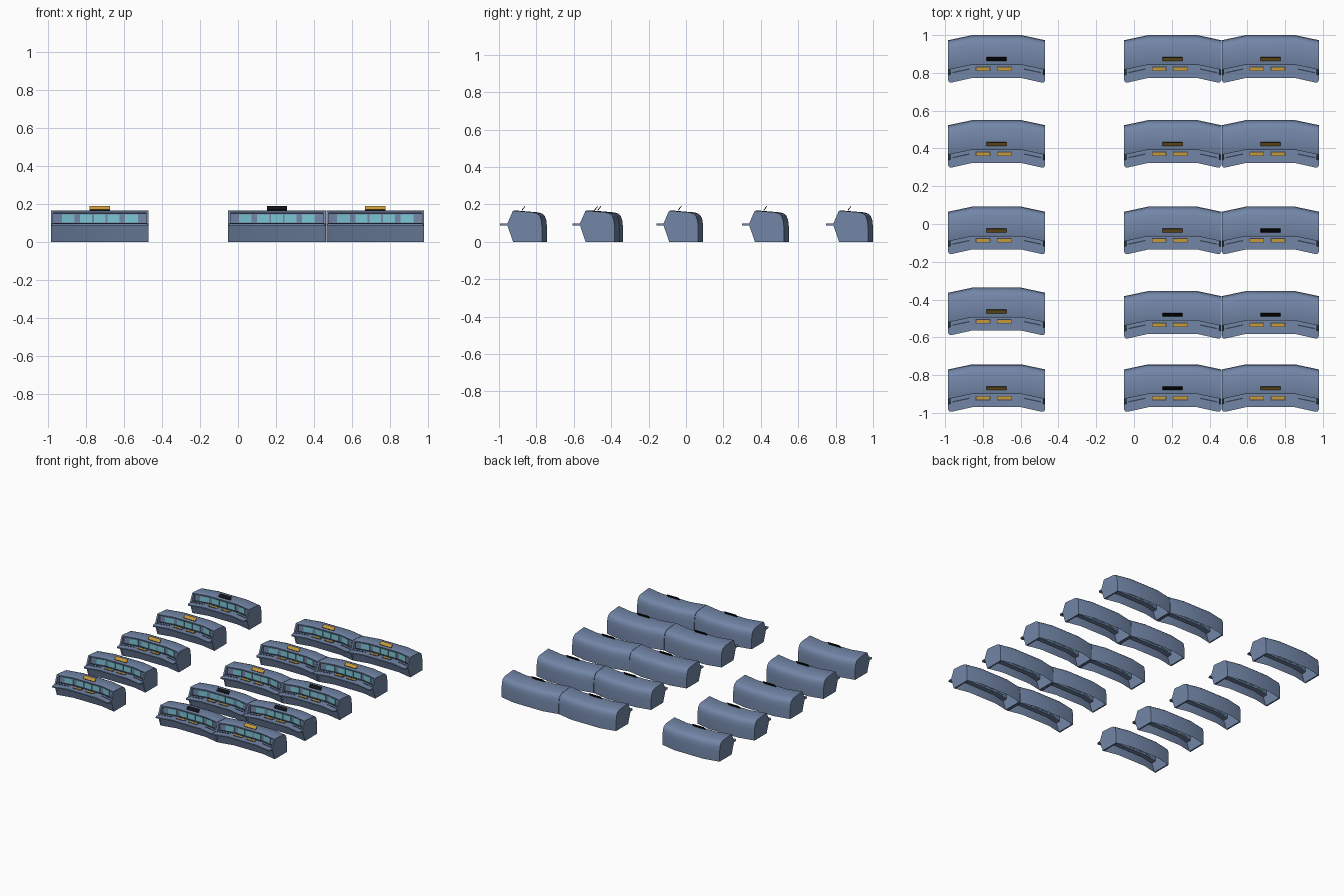
import bpy, bmesh

if "Cube" in bpy.data.objects:
    bpy.data.objects.remove(bpy.data.objects["Cube"])


def material(name, rgb):
    m = bpy.data.materials.new(name)
    m.use_nodes = True
    m.diffuse_color = (*rgb, 1)
    bsdf = m.node_tree.nodes["Principled BSDF"]
    bsdf.inputs["Base Color"].default_value = (*rgb, 1)
    bsdf.inputs["Roughness"].default_value = 0.7
    return m


hull = material("slate blue", (0.17, 0.24, 0.39))
dark = material("dark slate", (0.04, 0.055, 0.085))
cyan = material("screen cyan", (0.20, 0.56, 0.68))
gold = material("amber", (0.58, 0.32, 0.04))
black = material("black", (0.006, 0.006, 0.008))

HALF, KNEE, SWEEP = 0.257, 0.13, 0.027


def bend(x):
    """Forward shift of the two angled wings."""
    return -max(0, abs(x) - KNEE) * SWEEP / (HALF - KNEE)


def finish(bm, name, mats):
    bmesh.ops.recalc_face_normals(bm, faces=bm.faces)
    me = bpy.data.meshes.new(name)
    bm.to_mesh(me)
    bm.free()
    for m in mats:
        me.materials.append(m)
    return me


def add_box(bm, x0, x1, y0, y1, z0, z1):
    """Box whose ends follow the bent plan."""
    vs = bmesh.ops.create_cube(bm, size=1)["verts"]
    for v in vs:
        x = x1 if v.co.x > 0 else x0
        v.co = (x, (y1 if v.co.y > 0 else y0) + bend(x), z1 if v.co.z > 0 else z0)


def boxes(name, mat, specs):
    bm = bmesh.new()
    for s in specs:
        add_box(bm, *s)
    return finish(bm, name, [mat])


def add_prism(bm, bottom, top):
    a = [bm.verts.new(p) for p in bottom]
    b = [bm.verts.new(p) for p in top]
    bm.faces.new(a)
    bm.faces.new(b)
    for i in range(len(a)):
        j = (i + 1) % len(a)
        bm.faces.new((a[i], a[j], b[j], b[i]))


# Outer shell: section swept through three straight bays, open underneath
back_top = [(0.125, 0), (0.125, 0.08), (0.121, 0.115), (0.113, 0.138),
            (0.1, 0.15), (0.08, 0.157), (-0.026, 0.166), (-0.032, 0.163)]
front = [(-0.031, 0.153), (-0.018, 0.151), (-0.018, 0.093), (-0.058, 0.092), (-0.03, 0)]


def make_shell():
    bm = bmesh.new()
    rings = [[bm.verts.new((x, y + bend(x), z)) for y, z in back_top + front]
             for x in (-HALF, -KNEE, KNEE, HALF)]
    for r, s in zip(rings, rings[1:]):
        for i in range(len(r) - 1):
            bm.faces.new((r[i], r[i + 1], s[i + 1], s[i]))
    return finish(bm, "shell", [hull])


# End walls closing both sides out to the waist line
def make_end_walls():
    bm = bmesh.new()
    outline = back_top + [(-0.06, 0.098), (-0.06, 0.088), (-0.03, 0)]
    for side in (-1, 1):
        xs = (side * HALF, side * (HALF - 0.012))
        add_prism(bm, *[[(x, y + bend(x), z) for y, z in outline] for x in xs])
    return finish(bm, "end_walls", [hull])


# Desk slab with clipped outer corners
def make_desk():
    bm = bmesh.new()
    edge = [(-HALF, -0.018), (-HALF, -0.088), (-0.25, -0.1), (-0.238, -0.103), (-KNEE, -0.102)]
    edge = [(x, y + bend(x)) for x, y in edge]
    plan = edge + [(-x, y) for x, y in reversed(edge)] + [(KNEE, -0.018), (-KNEE, -0.018)]
    add_prism(bm, [(x, y, 0.088) for x, y in plan], [(x, y, 0.097) for x, y in plan])
    return finish(bm, "desk", [hull])


# Leaning sign: coloured front, black elsewhere
def make_sign(front_mat):
    bm = bmesh.new()
    section = [(-0.011, 0.17), (0.006, 0.191), (0.009, 0.189), (-0.008, 0.166)]
    add_prism(bm, *[[(x, y, z) for y, z in section] for x in (-0.053, 0.053)])
    me = finish(bm, "sign", [black, front_mat])
    for p in me.polygons:
        if p.normal.y < -0.2 and p.normal.z > 0.2:
            p.material_index = 1
    return me


spans = [(-0.2, -0.133), (-0.104, -0.04), (-0.031, 0.031), (0.04, 0.104), (0.133, 0.2)]
bays = [(-0.245, -KNEE), (-KNEE, KNEE), (KNEE, 0.245)]
parts = {
    "shell": make_shell(),
    "end_walls": make_end_walls(),
    "desk": make_desk(),
    "screens": boxes("screens", cyan, [(a, b, -0.022, -0.015, 0.102, 0.146) for a, b in spans]),
    "desk_seam": boxes("desk_seam", dark, [(a, b, -0.032, -0.018, 0.096, 0.099) for a, b in bays]),
    "control_panels": boxes("control_panels", gold,
                            [(c - 0.035, c + 0.035, -0.062, -0.046, 0.096, 0.101) for c in (-0.072, 0.04)]),
    "panel_rims": boxes("panel_rims", dark,
                        [(c - 0.039, c + 0.039, -0.066, -0.042, 0.096, 0.099) for c in (-0.072, 0.04)]),
    "wing_slots": boxes("wing_slots", dark,
                        [(s * 0.19 - 0.045, s * 0.19 + 0.045, -0.055, -0.048, 0.096, 0.099) for s in (-1, 1)]),
}
signs = {"g": make_sign(gold), "b": make_sign(black)}


def place(name, mesh, loc, smooth=False):
    ob = bpy.data.objects.new(name, mesh)
    ob.location = loc
    bpy.context.collection.objects.link(ob)
    if smooth:
        bpy.ops.object.select_all(action="DESELECT")
        ob.select_set(True)
        bpy.context.view_layer.objects.active = ob
        bpy.ops.object.shade_smooth_by_angle(angle=0.6)


# Five rows of three booths; letters give the sign colour from left to right
rows = [(0.875, "bgg"), (0.425, "ggg"), (-0.033, "ggb"), (-0.48, "gbb"), (-0.868, "gbg")]
columns = (-0.727, 0.205, 0.722)
for r, (y, colours) in enumerate(rows):
    for c, x in enumerate(columns):
        shift = 0.018 if (r, c) == (3, 0) else 0
        tag = f"_{r + 1}_{c + 1}"
        loc = (x, y + shift, 0)
        for name, mesh in parts.items():
            place(name + tag, mesh, loc, smooth=(name == "shell" and r == c == 0))
        place("sign" + tag, signs[colours[c]], loc)
